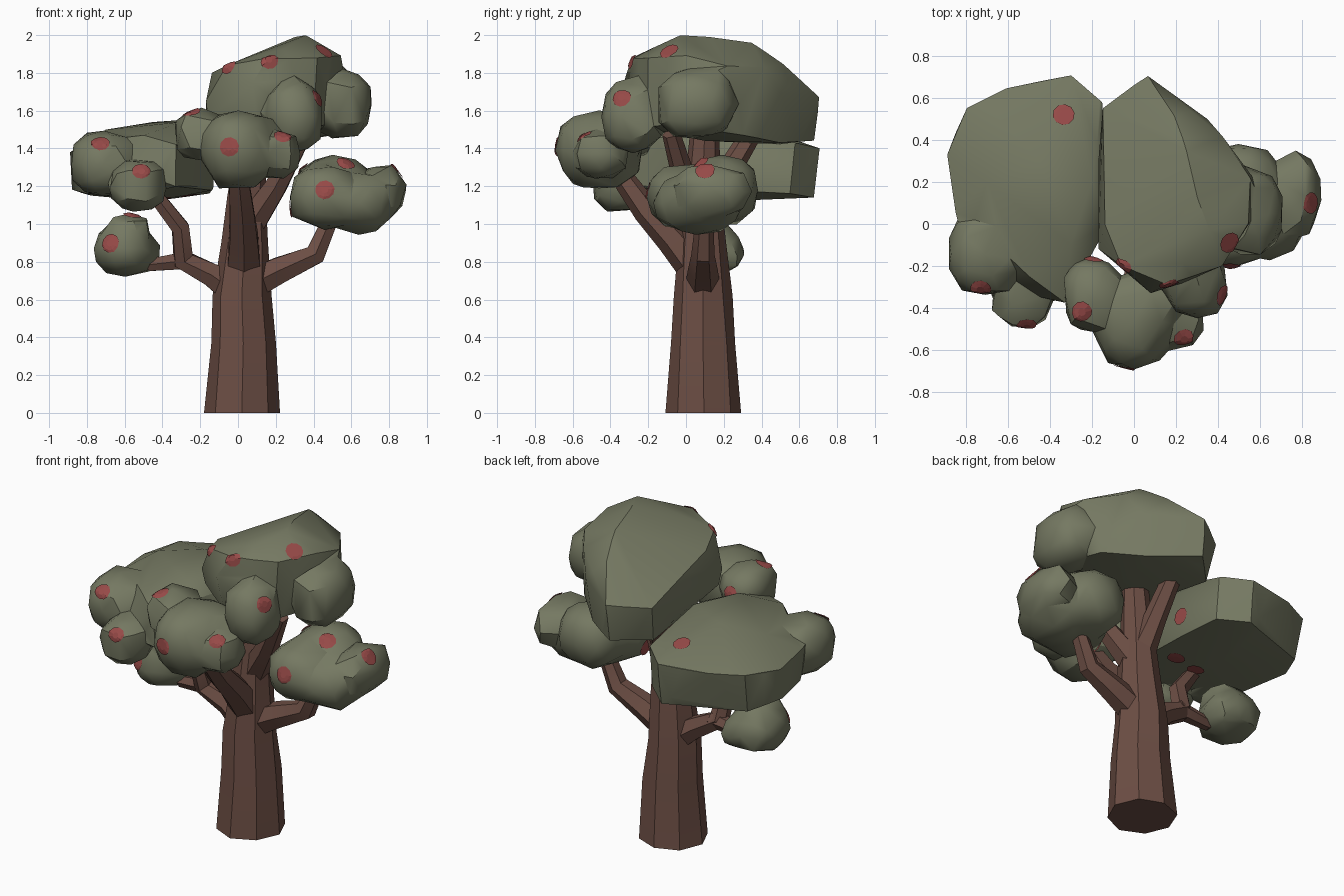
import bpy, bmesh, math, random
from mathutils import Vector
from mathutils.bvhtree import BVHTree

random.seed(7)


def material(name, rgb):
    m = bpy.data.materials.new(name)
    m.diffuse_color = (*rgb, 1)
    return m


LEAF = material("leaf_green", (0.178, 0.190, 0.122))
BARK = material("bark_brown", (0.150, 0.076, 0.058))
FRUIT = material("fruit_red", (0.31, 0.068, 0.064))


def finish(bm, name, mat):
    mesh = bpy.data.meshes.new(name)
    bm.to_mesh(mesh)
    bm.free()
    mesh.materials.append(mat)
    ob = bpy.data.objects.new(name, mesh)
    bpy.context.collection.objects.link(ob)
    return ob


def activate(ob):
    bpy.ops.object.select_all(action='DESELECT')
    ob.select_set(True)
    bpy.context.view_layer.objects.active = ob


def limb(name, path, sides, upright=False):
    """Faceted tube through (x, y, z, radius) points."""
    bm = bmesh.new()
    pts = [Vector(p[:3]) for p in path]
    rings = []
    for i, p in enumerate(pts):
        d = pts[min(i + 1, len(pts) - 1)] - pts[max(i - 1, 0)]
        if upright:
            d = Vector((0, 0, 1))
        d.normalize()
        u = d.cross(Vector((0.0, 1, 0)) if abs(d.y) < 0.8 else Vector((1, 0, 0))).normalized()
        v = d.cross(u)
        ring = []
        for k in range(sides):
            a = 2 * math.pi * (k + (0 if upright else 0.5)) / sides
            r = path[i][3] * random.uniform(0.98, 1.04)
            ring.append(bm.verts.new(p + r * (u * math.cos(a) + v * math.sin(a))))
        rings.append(ring)
    for a, b in zip(rings, rings[1:]):
        for k in range(sides):
            n = (k + 1) % sides
            bm.faces.new((a[k], a[n], b[n], b[k]))
    bm.faces.new(rings[0])
    bm.faces.new(rings[-1])
    bmesh.ops.recalc_face_normals(bm, faces=bm.faces)
    ob = finish(bm, name, BARK)
    activate(ob)
    bpy.ops.object.shade_smooth_by_angle(angle=math.radians(25))
    return ob


def clump(name, lobes, target, core=()):
    """Ellipsoid lobes (centre, radii) plus an optional hull core, fused and faceted."""
    bm = bmesh.new()
    for x, y, z, rx, ry, rz in lobes:
        made = bmesh.ops.create_icosphere(bm, subdivisions=2, radius=1)["verts"]
        for v in made:
            c = [math.copysign(abs(t) ** 0.84, t) * random.uniform(0.96, 1.08) for t in v.co]
            v.co = (x + rx * c[0], y + ry * c[1], z + rz * c[2])
    if core:
        verts = [bm.verts.new(p) for p in core]
        bmesh.ops.convex_hull(bm, input=verts)
    ob = finish(bm, name, LEAF)
    activate(ob)
    rem = ob.modifiers.new("fuse", 'REMESH')
    rem.mode = 'VOXEL'
    rem.voxel_size = 0.02
    bpy.ops.object.modifier_apply(modifier="fuse")
    dec = ob.modifiers.new("facet", 'DECIMATE')
    dec.ratio = target / (2 * len(ob.data.polygons))
    bpy.ops.object.modifier_apply(modifier="facet")
    bpy.ops.object.shade_smooth_by_angle(angle=math.radians(35))
    return ob


def fruit(name, ob, spots, radius=0.052):
    """Thin red patches draped on a clump near the given points."""
    tree = BVHTree.FromPolygons([v.co for v in ob.data.vertices],
                                [p.vertices for p in ob.data.polygons])
    bm = bmesh.new()
    n = 10

    def drape(p):
        loc, nor, _, _ = tree.find_nearest(p)
        return bm.verts.new(loc + nor * 0.007)

    for s in spots:
        loc, nor, _, _ = tree.find_nearest(Vector(s))
        u = nor.orthogonal().normalized()
        v = nor.cross(u)
        rings = [[drape(loc + radius * f * (u * math.cos(2 * math.pi * k / n) + v * math.sin(2 * math.pi * k / n)))
                  for k in range(n)] for f in (0.35, 0.7, 1.0)]
        bm.faces.new(rings[0])
        for a, b in zip(rings, rings[1:]):
            for k in range(n):
                m = (k + 1) % n
                bm.faces.new((a[k], b[k], b[m], a[m]))
    return finish(bm, name, FRUIT)


# Trunk and branches
limb("trunk", [(0.02, 0.095, 0, 0.2), (0.028, 0.09, 0.37, 0.172), (0.02, 0.09, 0.62, 0.152),
               (0.035, 0.085, 0.9, 0.125), (0.045, 0.085, 1.15, 0.1), (0.08, 0.1, 1.5, 0.075)], 8, True)
limb("front_branch", [(0.03, 0.06, 0.76, 0.1), (0.03, -0.07, 0.92, 0.087),
                      (0.02, -0.21, 1.07, 0.072), (0.0, -0.36, 1.28, 0.055)], 6)
limb("right_branch", [(0.07, 0.09, 0.68, 0.09), (0.22, 0.09, 0.755, 0.08),
                      (0.41, 0.09, 0.84, 0.062), (0.5, 0.1, 1.05, 0.045)], 6)
limb("left_branch", [(-0.03, 0.1, 0.65, 0.085), (-0.14, 0.1, 0.73, 0.07),
                     (-0.29, 0.08, 0.81, 0.062), (-0.305, 0.03, 0.98, 0.052), (-0.46, -0.02, 1.18, 0.043)], 6)
limb("left_twig", [(-0.25, 0.09, 0.81, 0.055), (-0.46, 0.1, 0.785, 0.04), (-0.58, 0.12, 0.86, 0.03)], 6)
limb("upper_right_branch", [(0.08, 0.07, 1.02, 0.085), (0.2, 0.0, 1.2, 0.065), (0.35, -0.08, 1.48, 0.048)], 6)
limb("upper_back_branch", [(0.04, 0.1, 1.06, 0.085), (0.02, 0.2, 1.24, 0.065), (0.0, 0.36, 1.5, 0.053)], 6)

# Leaf clumps; the two largest have a hull core that sets their outline
top = clump("top_leaves", [
    (0.56, 0.05, 1.635, 0.145, 0.21, 0.185), (0.3, -0.28, 1.57, 0.15, 0.165, 0.195)], 200, core=[
    (0.36, -0.03, 2.0), (0.3, 0.1, 1.99), (0.25, 0.35, 1.96), (0.2, 0.5, 1.86), (0.06, 0.71, 1.67),
    (0.06, 0.68, 1.44), (-0.14, 0.0, 1.8), (-0.06, -0.2, 1.84), (0.16, -0.29, 1.88), (0.08, -0.33, 1.75),
    (0.42, -0.2, 1.88), (0.55, 0.0, 1.89), (0.56, 0.23, 1.83), (0.42, 0.42, 1.83), (0.35, 0.5, 1.7),
    (0.2, 0.57, 1.72), (-0.15, 0.55, 1.65), (-0.17, -0.12, 1.65), (-0.17, 0.3, 1.52), (-0.16, -0.1, 1.55),
    (0.1, -0.28, 1.52), (0.4, -0.2, 1.52), (0.54, 0.1, 1.52), (0.5, 0.3, 1.47), (0.3, 0.5, 1.43),
    (-0.12, 0.5, 1.42), (0.2, 0.1, 1.44)])
left = clump("left_leaves", [
    (-0.71, -0.14, 1.32, 0.175, 0.2, 0.175), (-0.53, -0.35, 1.2, 0.145, 0.15, 0.14)], 190, core=[
    (-0.89, 0.33, 1.38), (-0.8, 0.55, 1.4), (-0.6, 0.65, 1.4), (-0.3, 0.71, 1.4), (-0.15, 0.58, 1.43),
    (-0.45, 0.3, 1.54), (-0.2, 0.2, 1.56), (-0.7, 0.2, 1.5), (-0.3, -0.1, 1.54), (-0.5, -0.25, 1.47),
    (-0.85, 0.05, 1.4), (-0.33, -0.38, 1.42), (-0.12, 0.0, 1.48), (-0.88, 0.3, 1.18), (-0.78, 0.5, 1.15),
    (-0.3, 0.68, 1.14), (-0.15, 0.55, 1.16), (-0.45, 0.2, 1.12), (-0.8, 0.0, 1.16), (-0.33, -0.36, 1.2),
    (-0.6, -0.3, 1.2), (-0.13, 0.0, 1.18)])
front = clump("front_leaves", [
    (0.0, -0.46, 1.39, 0.185, 0.23, 0.21), (-0.2, -0.34, 1.47, 0.145, 0.175, 0.135),
    (0.2, -0.45, 1.37, 0.13, 0.145, 0.13), (0.06, -0.37, 1.46, 0.17, 0.155, 0.13)], 150)
right = clump("right_leaves", [
    (0.46, 0.0, 1.145, 0.19, 0.2, 0.17), (0.5, 0.19, 1.18, 0.2, 0.19, 0.185),
    (0.77, 0.135, 1.17, 0.115, 0.21, 0.145), (0.64, 0.06, 1.11, 0.18, 0.23, 0.16)], 160)
small = clump("small_leaves", [
    (-0.6, 0.12, 0.87, 0.16, 0.18, 0.14), (-0.58, 0.1, 0.965, 0.115, 0.135, 0.095),
    (-0.52, 0.165, 0.84, 0.11, 0.14, 0.1)], 80)

# Red fruit patches
fruit("top_fruit", top, [(-0.06, -0.2, 1.84), (0.16, -0.28, 1.87), (0.47, -0.1, 1.94), (0.42, -0.34, 1.67)])
fruit("left_fruit", left, [(-0.73, -0.32, 1.44), (-0.51, -0.5, 1.29), (-0.33, 0.55, 1.56),
                           (-0.12, 0.26, 1.3), (-0.4, 0.06, 1.1), (-0.25, 0.07, 1.13)])
fruit("front_fruit", front, [(-0.05, -0.7, 1.41), (-0.25, -0.42, 1.6), (0.24, -0.55, 1.47), (-0.19, -0.15, 1.48)])
fruit("right_fruit", right, [(0.46, -0.2, 1.18), (0.58, 0.06, 1.34), (0.84, 0.1, 1.28), (0.26, 0.0, 1.08),
                             (0.32, 0.22, 1.31)])
fruit("small_fruit", small, [(-0.56, 0.05, 1.06), (-0.68, -0.04, 0.9)])
